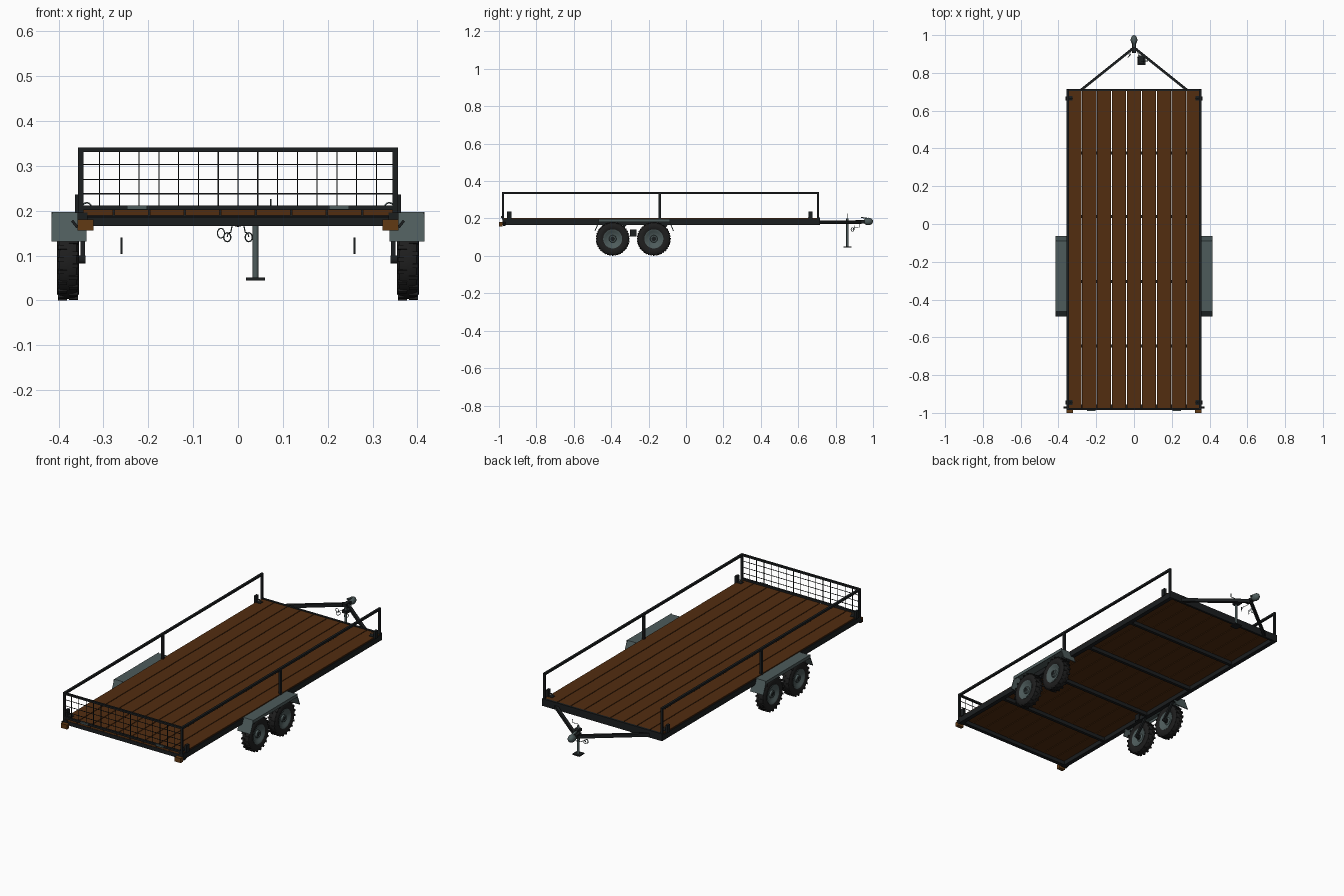
import bpy, bmesh, math
from mathutils import Vector, Matrix

if "Cube" in bpy.data.objects:
    bpy.data.objects.remove(bpy.data.objects["Cube"])


def material(name, r, g, b):
    m = bpy.data.materials.new(name)
    m.diffuse_color = (r, g, b, 1)
    m.use_nodes = True
    m.node_tree.nodes["Principled BSDF"].inputs["Base Color"].default_value = m.diffuse_color
    return m


WOOD = material("brown_wood", 0.085, 0.026, 0.005)
BLACK = material("black_steel", 0.011, 0.013, 0.014)
GREY = material("grey_green_steel", 0.075, 0.105, 0.105)
RUBBER = material("rubber", 0.013, 0.013, 0.013)
AMBER = material("amber_lamp", 0.12, 0.042, 0.007)


def finish(name, bm, mat, smooth=False):
    bmesh.ops.recalc_face_normals(bm, faces=bm.faces[:])
    me = bpy.data.meshes.new(name)
    bm.to_mesh(me)
    bm.free()
    me.materials.append(mat)
    ob = bpy.data.objects.new(name, me)
    bpy.context.collection.objects.link(ob)
    if smooth:
        bpy.ops.object.select_all(action='DESELECT')
        ob.select_set(True)
        bpy.context.view_layer.objects.active = ob
        bpy.ops.object.shade_smooth_by_angle(angle=math.radians(35))
    return ob


def add_box(bm, lo, hi, mtx=Matrix()):
    c = (Vector(lo) + Vector(hi)) / 2
    d = Vector(hi) - Vector(lo)
    m = mtx @ Matrix.Translation(c) @ Matrix.Diagonal((*[abs(v) for v in d], 1))
    bmesh.ops.create_cube(bm, size=1, matrix=m)


def boxes(name, mat, *pairs):
    bm = bmesh.new()
    for lo, hi in pairs:
        add_box(bm, lo, hi)
    return finish(name, bm, mat)


def bar(name, a, b, w, h, mat):
    """Rectangular bar from a to b."""
    a, b = Vector(a), Vector(b)
    d = b - a
    bm = bmesh.new()
    m = Matrix.Translation((a + b) / 2) @ d.to_track_quat('Y', 'Z').to_matrix().to_4x4()
    add_box(bm, (-w / 2, -d.length / 2, -h / 2), (w / 2, d.length / 2, h / 2), m)
    return finish(name, bm, mat)


def rod(name, a, b, r, mat, n=12):
    a, b = Vector(a), Vector(b)
    d = b - a
    bm = bmesh.new()
    m = Matrix.Translation((a + b) / 2) @ d.to_track_quat('Z', 'Y').to_matrix().to_4x4()
    bmesh.ops.create_cone(bm, cap_ends=True, segments=n, radius1=r, radius2=r, depth=d.length, matrix=m)
    return finish(name, bm, mat, True)


def wire(name, pts, r, mat, closed=False):
    cu = bpy.data.curves.new(name, 'CURVE')
    cu.dimensions = '3D'
    cu.bevel_depth = r
    cu.bevel_resolution = 1
    sp = cu.splines.new('POLY')
    sp.points.add(len(pts) - 1)
    for p, q in zip(sp.points, pts):
        p.co = (*q, 1)
    sp.use_cyclic_u = closed
    cu.materials.append(mat)
    bpy.context.collection.objects.link(bpy.data.objects.new(name, cu))


def lathe_x(name, profile, centre, mat, n=32):
    """Revolve a closed (radius, x) profile about the x axis."""
    bm = bmesh.new()
    rings = []
    for i in range(n):
        a = 2 * math.pi * i / n
        rings.append([bm.verts.new((centre[0] + x, centre[1] + r * math.cos(a), centre[2] + r * math.sin(a)))
                      for r, x in profile])
    k = len(profile)
    for i in range(n):
        p, q = rings[i], rings[(i + 1) % n]
        for j in range(k):
            bm.faces.new((p[j], p[(j + 1) % k], q[(j + 1) % k], q[j]))
    return finish(name, bm, mat, True)


# deck planks
P = 0.712 / 9
boxes("deck_planks", WOOD, *[((-0.356 + i * P + 0.002, -0.978, 0.189), (-0.356 + (i + 1) * P - 0.002, 0.71, 0.202))
                             for i in range(9)])

# chassis: side rails, end rails and cross members
boxes("side_rails", BLACK, *[((s * 0.335, -0.98, 0.166), (s * 0.358, 0.716, 0.196)) for s in (-1, 1)])
boxes("cross_members", BLACK, *[((-0.336, y - 0.008, 0.168), (0.336, y + 0.008, 0.188))
                                for y in (0.375, 0.04, -0.305, -0.645)])
boxes("front_end_rail", BLACK, ((-0.358, 0.704, 0.166), (0.358, 0.716, 0.205)))
boxes("rear_end_rail", BLACK, ((-0.34, -0.975, 0.166), (0.34, -0.955, 0.186)))

# side handrails with three posts each
for s in (-1, 1):
    boxes("handrail", BLACK, ((s * 0.345, -0.985, 0.33), (s * 0.357, 0.712, 0.341)),
          *[((s * 0.345, y - 0.006, 0.195), (s * 0.357, y + 0.006, 0.335)) for y in (-0.979, -0.14, 0.706)])

# mesh tailgate
boxes("tailgate_frame", BLACK, ((-0.357, -0.985, 0.331), (0.357, -0.974, 0.341)),
      ((-0.357, -0.985, 0.202), (0.357, -0.974, 0.212)))
W = 0.0012
boxes("tailgate_mesh", BLACK,
      *[((0.0441 * i - W, -0.98 - W, 0.205), (0.0441 * i + W, -0.98 + W, 0.335)) for i in range(-7, 8)],
      *[((-0.35, -0.98 - W, z - W), (0.35, -0.98 + W, z + W)) for z in (0.238, 0.27, 0.303)])
for s in (-1, 1):
    boxes("tailgate_hinge", GREY, ((s * 0.203, -0.989, 0.203), (s * 0.248, -0.984, 0.212)))

for s in (-1, 1):
    # tail lamps and their brackets
    boxes("tail_lamp", AMBER, ((s * 0.322, -1.0, 0.156), (s * 0.358, -0.98, 0.18)))
    bar("lamp_bracket", (s * 0.358, -0.972, 0.163), (s * 0.37, -0.972, 0.178), 0.012, 0.006, BLACK)
    # corner stake pockets and tie-down rings
    for y in (-0.945, 0.665):
        boxes("corner_pocket", BLACK, ((s * 0.35, y - 0.011, 0.195), (s * 0.363, y + 0.011, 0.236)))
        boxes("tie_down_plate", BLACK, ((s * 0.325, y - 0.012, 0.2), (s * 0.351, y + 0.012, 0.205)))
        wire("tie_down_ring", [(s * 0.337 + 0.01 * math.cos(t * math.pi / 6), y, 0.208 + 0.01 * math.sin(t * math.pi / 6))
                               for t in range(7)], 0.002, GREY)

# fenders: bent sheet with short outer lip
FP = [(-0.49, 0.132), (-0.462, 0.197), (-0.09, 0.197), (-0.064, 0.132)]
for s in (-1, 1):
    bm = bmesh.new()
    inner = [(-0.485, 0.132), (-0.458, 0.193), (-0.094, 0.193), (-0.069, 0.132)]
    loop = FP + inner[::-1]
    va = [bm.verts.new((s * 0.338, y, z)) for y, z in loop]
    vb = [bm.verts.new((s * 0.416, y, z)) for y, z in loop]
    for i in range(8):
        j = (i + 1) % 8
        bm.faces.new((va[i], va[j], vb[j], vb[i]))
    for v in (va, vb):
        for i in range(3):
            bm.faces.new((v[i], v[i + 1], v[6 - i], v[7 - i]))
    add_box(bm, (s * 0.412, -0.467, 0.18), (s * 0.416, -0.086, 0.197))
    finish("fender", bm, GREY)

# wheels
TYRE = [(0.05, -0.02), (0.06, -0.025), (0.076, -0.025), (0.085, -0.019), (0.088, -0.008),
        (0.088, 0.008), (0.085, 0.019), (0.076, 0.025), (0.06, 0.025), (0.05, 0.02)]
RIM = [(0.012, -0.016), (0.012, 0.02), (0.018, 0.02), (0.02, 0.011), (0.036, 0.014), (0.043, 0.02),
       (0.051, 0.022), (0.051, -0.022), (0.044, -0.018), (0.02, -0.01)]
for s in (-1, 1):
    for y in (-0.392, -0.172):
        c = (s * 0.379, y, 0.091)
        lathe_x("tyre", TYRE, c, RUBBER)
        lathe_x("rim", [(r, s * x) for r, x in RIM], c, GREY)
        rod("hub_cap", (c[0] - s * 0.025, y, 0.091), (c[0] + s * 0.017, y, 0.091), 0.0125, BLACK, 16)
        rod("axle_stub", (s * 0.34, y, 0.091), (c[0] - s * 0.015, y, 0.091), 0.009, BLACK)
        # tread lugs, staggered on both shoulders
        bm = bmesh.new()
        for i in range(40):
            side = 1 if i % 2 else -1
            m = Matrix.Translation(c) @ Matrix.Rotation(2 * math.pi * i / 40, 4, 'X')
            add_box(bm, (side * 0.002, -0.0045, 0.082), (side * 0.0225, 0.0045, 0.0905), m)
        finish("tread_lugs", bm, RUBBER)
        # trailing arm linking the wheel to the chassis
        bar("suspension_arm", (s * 0.346, y, 0.091), (s * 0.346, y + 0.07, 0.17), 0.01, 0.014, BLACK)
    # thin inner plates below the deck
    boxes("suspension_plate", BLACK, ((s * 0.257, -0.30, 0.104), (s * 0.262, -0.265, 0.14)))

# drawbar
for s in (-1, 1):
    bar("drawbar", (s * 0.282, 0.708, 0.179), (s * 0.002, 0.932, 0.179), 0.014, 0.018, BLACK)

# coupler: neck, head and latch handle
boxes("coupler_neck", BLACK, ((-0.01, 0.905, 0.174), (0.01, 0.965, 0.192)))
bm = bmesh.new()
bmesh.ops.create_uvsphere(bm, u_segments=16, v_segments=10, radius=1,
                          matrix=Matrix.Translation((0, 0.974, 0.184)) @ Matrix.Diagonal((0.018, 0.026, 0.02, 1)))
finish("coupler_head", bm, GREY, True)
bar("coupler_latch", (0, 0.935, 0.206), (0, 0.985, 0.198), 0.012, 0.006, GREY)

# jack: tube, foot, bracket and crank
JX, JY = 0.039, 0.863
rod("jack_tube", (JX, JY, 0.05), (JX, JY, 0.2), 0.0065, GREY)
boxes("jack_foot", BLACK, ((JX - 0.021, JY - 0.021, 0.045), (JX + 0.021, JY + 0.021, 0.051)))
boxes("jack_bracket", BLACK, ((JX - 0.014, JY - 0.012, 0.172), (JX + 0.014, JY + 0.03, 0.186)))
wire("jack_crank", [(JX, JY, 0.2), (JX, JY, 0.208), (JX + 0.034, JY, 0.208), (JX + 0.034, JY, 0.226)], 0.002, GREY)

# safety chains with open hooks
for s in (-1, 1):
    wire("safety_chain", [(s * 0.012, 0.93, 0.172), (s * 0.016, 0.93, 0.152), (s * 0.022, 0.9, 0.15),
                          (s * 0.024, 0.892, 0.142)], 0.0015, GREY)
    wire("chain_hook", [(s * 0.024 + 0.008 * math.cos(t * math.pi / 6), 0.89 + 0.008 * math.cos(t * math.pi / 6),
                         0.141 + 0.01 * math.sin(t * math.pi / 6)) for t in range(12)], 0.0015, GREY, True)
wire("breakaway_ring", [(-0.038 + 0.008 * math.cos(t * math.pi / 6), 0.9, 0.15 + 0.011 * math.sin(t * math.pi / 6))
                        for t in range(12)], 0.0015, GREY, True)
